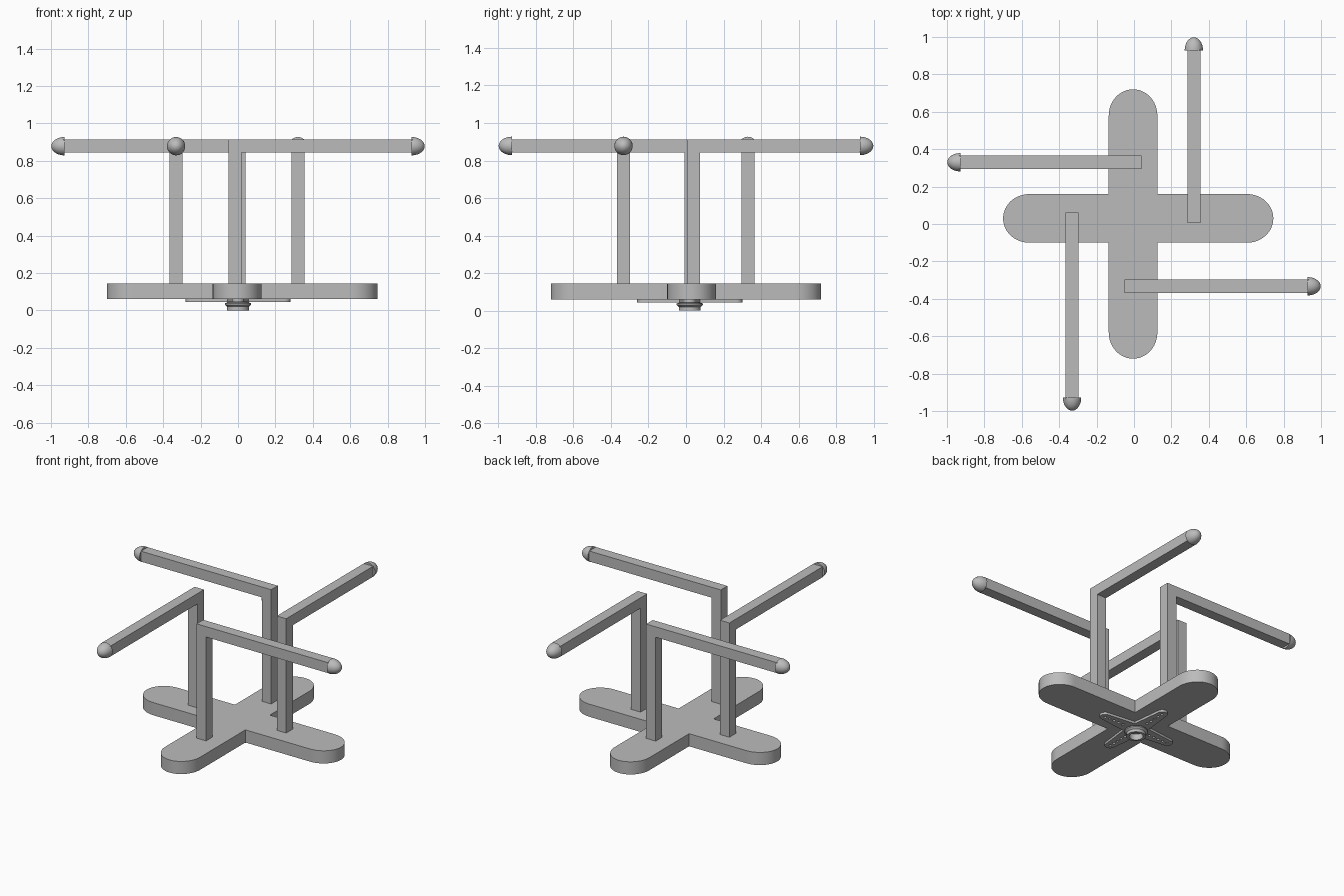
import bpy, bmesh, math
from mathutils import Matrix

cube = bpy.data.objects.get("Cube")
if cube:
    bpy.data.objects.remove(cube, do_unlink=True)

grey = bpy.data.materials.new("plain grey")
grey.use_nodes = True
grey.diffuse_color = (0.5, 0.5, 0.5, 1)
grey.node_tree.nodes["Principled BSDF"].inputs["Base Color"].default_value = (0.5, 0.5, 0.5, 1)


def finish(name, bm, matrix=Matrix()):
    """Turn a bmesh into a clean, edge-split-shaded object."""
    bmesh.ops.remove_doubles(bm, verts=bm.verts, dist=0.00005)
    bmesh.ops.recalc_face_normals(bm, faces=bm.faces)
    mesh = bpy.data.meshes.new(name)
    bm.to_mesh(mesh)
    bm.free()
    mesh.materials.append(grey)
    obj = bpy.data.objects.new(name, mesh)
    obj.matrix_world = matrix
    bpy.context.collection.objects.link(obj)
    bpy.ops.object.select_all(action="DESELECT")
    obj.select_set(True)
    bpy.context.view_layer.objects.active = obj
    bpy.ops.object.shade_smooth_by_angle(angle=math.radians(35))
    return obj


def slab(name, outlines, thickness, matrix):
    """Flat plate from an outline plus any hole outlines."""
    curve = bpy.data.curves.new(name, "CURVE")
    curve.dimensions = "2D"
    curve.fill_mode = "BOTH"
    curve.extrude = thickness / 2
    for outline in outlines:
        spline = curve.splines.new("POLY")
        spline.points.add(len(outline) - 1)
        for point, (x, y) in zip(spline.points, outline):
            point.co = (x, y, 0, 1)
        spline.use_cyclic_u = True
    temp = bpy.data.objects.new("outline helper", curve)
    bpy.context.collection.objects.link(temp)
    graph = bpy.context.evaluated_depsgraph_get()
    mesh = bpy.data.meshes.new_from_object(temp.evaluated_get(graph))
    bm = bmesh.new()
    bm.from_mesh(mesh)
    bpy.data.objects.remove(temp, do_unlink=True)
    bpy.data.meshes.remove(mesh)
    return finish(name, bm, matrix)


def lathe(name, profile, matrix, steps=48):
    """Spin a (radius, height) profile around z."""
    bm = bmesh.new()
    verts = [bm.verts.new((r, 0, z)) for r, z in profile]
    edges = [bm.edges.new(pair) for pair in zip(verts, verts[1:])]
    bmesh.ops.spin(bm, geom=verts + edges, cent=(0, 0, 0), axis=(0, 0, 1),
                   angle=math.tau, steps=steps, use_merge=False)
    return finish(name, bm, matrix)


def arc(cx, cy, rx, ry, start, sweep, steps):
    return [(cx + rx * math.cos(start + sweep * i / steps),
             cy + ry * math.sin(start + sweep * i / steps)) for i in range(steps + 1)]


# Cross-shaped base with rounded ends
half, depth = 0.13, 0.14
mid_x, mid_y = -0.005, 0.03
ends = [(0.605, mid_y), (mid_x, 0.58), (-0.56, mid_y), (mid_x, -0.58)]
corners = [(1, 1), (-1, 1), (-1, -1), (1, -1)]
cross = []
for k, ((cx, cy), (sx, sy)) in enumerate(zip(ends, corners)):
    rx, ry = (depth, half) if k % 2 == 0 else (half, depth)
    cross += arc(cx, cy, rx, ry, (k - 1) * math.pi / 2, math.pi, 24)
    cross.append((mid_x + sx * half, mid_y + sy * half))
slab("cross_base", [cross], 0.085, Matrix.Translation((0, 0, 0.1025)))

# Four L-shaped arms, each a post and a bar with a domed cap
bar, top, foot, reach = 0.07, 0.913, 0.145, 0.935
upright = Matrix.Rotation(math.pi / 2, 4, "X")
dome = [(0, 0)] + [(0.049 * math.cos(a), 0.07 * math.sin(a))
                   for a in (math.pi / 2 * i / 12 for i in range(13))]
arms = [("left", 0, -0.05, -0.333), ("back", 1, 0.005, -0.32),
        ("right", 2, -0.04, -0.33), ("front", 3, -0.062, -0.331)]
for side, quarter, start, offset in arms:
    turn = Matrix.Rotation(quarter * math.pi / 2, 4, "Z")
    place = turn @ Matrix.Translation((0, offset, 0))
    outline = [(start, foot), (start + bar, foot), (start + bar, top - bar),
               (reach, top - bar), (reach, top), (start, top)]
    slab(side + "_arm", [outline], bar, place @ upright)
    lathe(side + "_arm_cap", dome,
          place @ Matrix.Translation((0.928, 0, top - bar / 2))
          @ Matrix.Rotation(math.pi / 2, 4, "Y"), 32)

# Four-armed tapered mounting plate with small holes
tip, root, plate_y = 0.033, 0.055, 0.02
plate, holes = [], []
for k in range(4):
    c, s = math.cos(k * math.pi / 2), math.sin(k * math.pi / 2)
    lobe = arc(0.28 - tip, 0, tip, tip, -math.pi / 2, math.pi, 12) + [(root, root)]
    plate += [(x * c - y * s, x * s + y * c) for x, y in lobe]
    for i in range(5):
        d = 0.105 + 0.035 * i
        holes.append(arc(d * c, d * s, 0.009, 0.009, 0, math.tau * 11 / 12, 11))
slab("mounting_plate", [plate] + holes, 0.015, Matrix.Translation((0, plate_y, 0.0525)))

# Stepped hub with a central bore
hub = [(0, 0.04), (0.042, 0.04), (0.042, 0), (0.058, 0), (0.058, 0.02),
       (0.07, 0.03), (0.07, 0.038), (0.058, 0.042), (0.058, 0.06), (0, 0.06)]
lathe("hub", hub, Matrix.Translation((0, plate_y, 0)))
